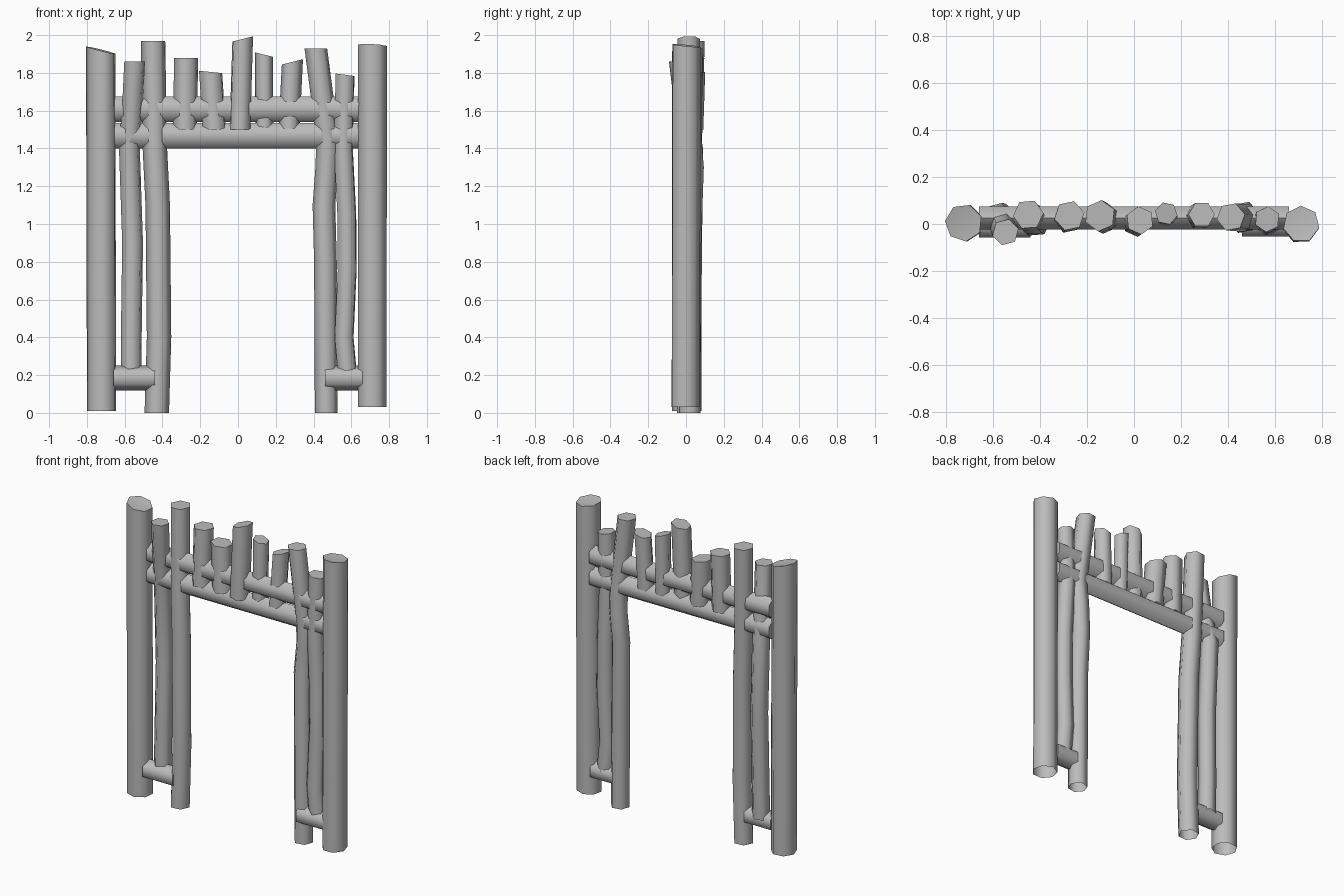
import bpy
from math import cos, sin, tau, radians
from mathutils import Vector

cube = bpy.data.objects.get("Cube")
if cube:
    bpy.data.objects.remove(cube)

wood = bpy.data.materials.new("weathered_grey")
wood.use_nodes = True
wood.diffuse_color = (0.5, 0.5, 0.5, 1)
wood.node_tree.nodes["Principled BSDF"].inputs["Base Color"].default_value = (0.5, 0.5, 0.5, 1)


def log(name, path, r, turn=0, sides=6, slope=(0, 0), dip=0, flat=1, along_x=False):
    """Sweep a polygon along a path of centres; the last ring can be sawn at a slope."""
    verts, faces = [], []
    last = len(path) - 1
    for k, p in enumerate(path):
        for i in range(sides):
            a = radians(turn) + tau * i / sides
            u, v = r * cos(a), r * sin(a)
            if along_x:
                offset = Vector((0, v * flat, u))
            else:
                cut = u * slope[0] + v * slope[1] if k == last else 0
                offset = Vector((u, v, cut))
            verts.append(Vector(p) + offset)
    for k in range(last):
        for i in range(sides):
            j = (i + 1) % sides
            quad = [k * sides + i, k * sides + j, (k + 1) * sides + j, (k + 1) * sides + i]
            faces.append(quad[::-1] if along_x else quad)
    # sawn end, fanned around its centre
    verts.append(Vector(path[-1]) - Vector((0, 0, dip)))
    start = last * sides
    for i in range(sides):
        tri = [start + i, start + (i + 1) % sides, len(verts) - 1]
        faces.append(tri[::-1] if along_x else tri)
    if along_x:
        faces.append(list(range(sides)))
    mesh = bpy.data.meshes.new(name)
    mesh.from_pydata(verts, [], faces)
    mesh.materials.append(wood)
    obj = bpy.data.objects.new(name, mesh)
    bpy.context.collection.objects.link(obj)
    bpy.ops.object.select_all(action='DESELECT')
    obj.select_set(True)
    bpy.context.view_layer.objects.active = obj
    bpy.ops.object.shade_smooth_by_angle(angle=radians(65))


# outer posts
log("right_outer_post", [(-.72, .005, .01), (-.725, .005, 1.92)], .08, 20, 7, (-.25, .05), .01)
log("left_outer_post", [(.71, -.005, .03), (.712, 0, 1.945)], .078, 40, 7, (-.05, -.1), .01)

# crooked inner posts
log("right_inner_post", [(-.43, .01, 0), (-.418, .01, .4), (-.425, .015, 1.1),
                         (-.44, .025, 1.4), (-.45, .04, 1.97)], .065, 5)
log("left_inner_post", [(.467, .02, 0), (.463, .02, .8), (.455, .03, 1.1), (.47, .037, 1.3),
                        (.475, .025, 1.45), (.412, .03, 1.93)], .061, 10)

# thin crooked poles
log("right_thin_pole", [(-.565, .02, .2), (-.565, .025, .4), (-.558, .03, .9), (-.575, .035, 1.4),
                        (-.557, -.01, 1.65), (-.547, -.035, 1.86)], .057, 15)
log("left_thin_pole", [(.58, .01, .2), (.562, .01, .4), (.578, .015, .75), (.576, .015, 1.05),
                       (.558, .02, 1.4), (.567, .02, 1.79)], .055, 25, slope=(-.13, 0))

# pickets: lower x, top x, y, top z, radius, saw slope
pickets = [(-.28, -.275, .035, 1.88, .065, 0), (-.125, -.145, .035, 1.805, .067, -.1),
           (.01, .025, .015, 1.98, .06, .25), (.14, .137, .045, 1.897, .049, -.25),
           (.27, .288, .04, 1.858, .056, .25)]
for n, (x0, x1, y, top, r, s) in enumerate(pickets, 1):
    log(f"picket_{n}", [(x0, y - .01, 1.5), (x1, y, top)], r, 12 * n, slope=(s, 0))

# rails and foot bars
for name, z in (("upper_rail", 1.608), ("lower_rail", 1.468)):
    log(name, [(-.66, .025, z), (.66, .025, z)], .068, flat=.83, along_x=True)
log("right_foot_bar", [(-.66, 0, .185), (-.44, 0, .185)], .066, along_x=True)
log("left_foot_bar", [(.46, .005, .185), (.66, .005, .185)], .066, along_x=True)
